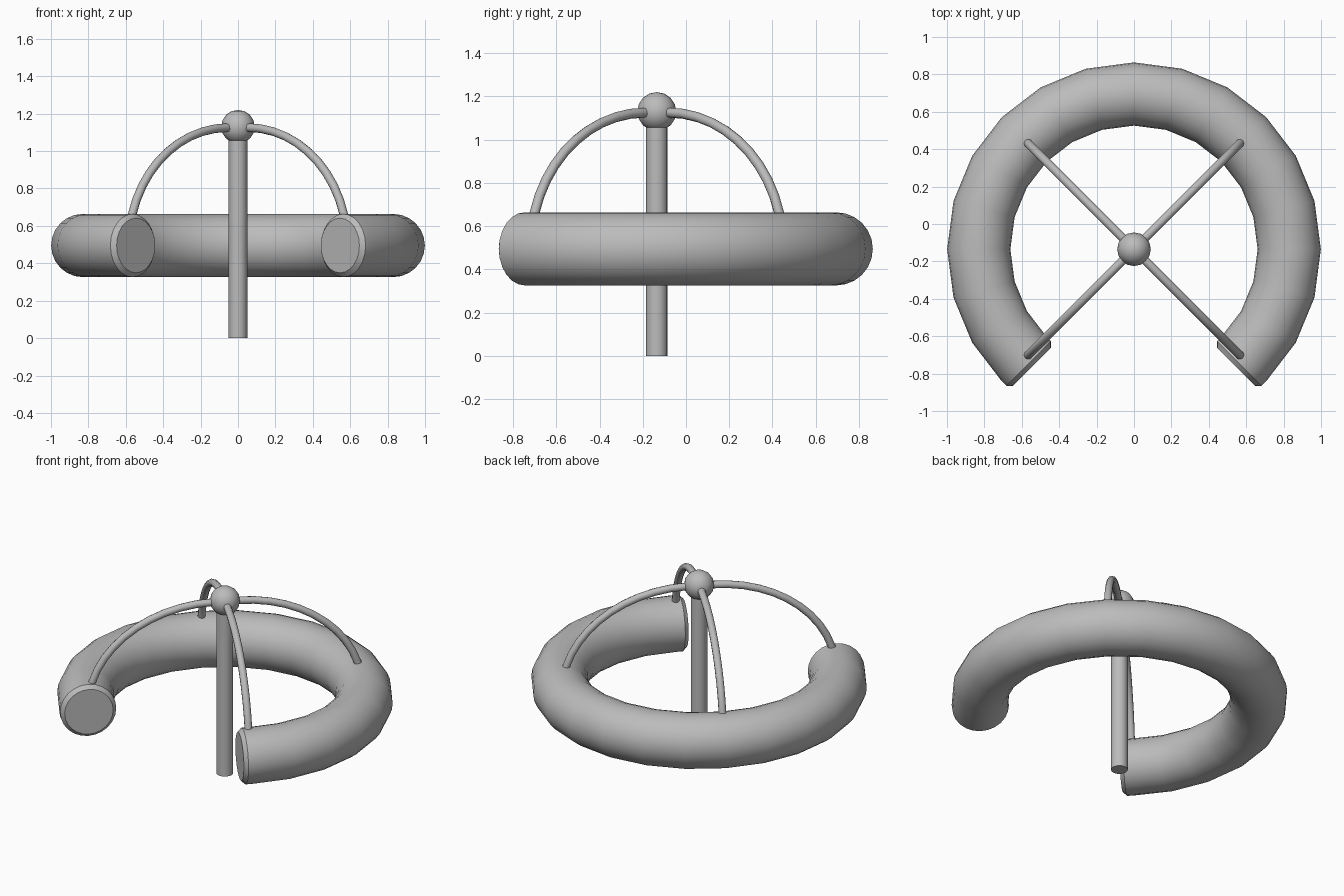
import bpy, bmesh
from math import sin, cos, pi, radians
from mathutils import Vector

cube = bpy.data.objects.get("Cube")
if cube:
    bpy.data.objects.remove(cube, do_unlink=True)

CENTRE_Y = -0.135
UP = Vector((0, 0, 1))

grey = bpy.data.materials.new("plain grey")
grey.use_nodes = True
grey.diffuse_color = (0.5, 0.5, 0.5, 1)
grey.node_tree.nodes["Principled BSDF"].inputs["Base Color"].default_value = grey.diffuse_color


def finish(obj):
    obj.data.materials.append(grey)
    bpy.ops.object.select_all(action="DESELECT")
    obj.select_set(True)
    bpy.context.view_layer.objects.active = obj
    bpy.ops.object.shade_smooth_by_angle(angle=radians(40))


def tube(name, stations, sides):
    """Skin circles given as (centre, first axis, second axis, radius)."""
    bm = bmesh.new()
    loops = []
    for c, a, b, r in stations:
        turns = [2 * pi * i / sides for i in range(sides)]
        loops.append([bm.verts.new(c + (a * cos(t) + b * sin(t)) * r) for t in turns])
    for lo, hi in zip(loops, loops[1:]):
        for i in range(sides):
            j = (i + 1) % sides
            bm.faces.new((lo[i], lo[j], hi[j], hi[i]))
    bm.faces.new(loops[0])
    bm.faces.new(loops[-1])
    bmesh.ops.recalc_face_normals(bm, faces=bm.faces)
    mesh = bpy.data.meshes.new(name)
    bm.to_mesh(mesh)
    bm.free()
    obj = bpy.data.objects.new(name, mesh)
    obj.location.y = CENTRE_Y
    bpy.context.collection.objects.link(obj)
    finish(obj)


# Open ring with short chamfered ends
RING_R, TUBE_R, RING_Z = 0.83, 0.169, 0.495


def ring_station(degrees, shift=0.0, radius=TUBE_R):
    t = radians(degrees)
    out = Vector((cos(t), sin(t), 0))
    along = Vector((-sin(t), cos(t), 0))
    return out * RING_R + along * shift + UP * RING_Z, out, UP, radius


START, END = -45, 225
ring = [ring_station(START, -0.058, 0.146), ring_station(START, -0.034)]
ring += [ring_station(d) for d in range(START, END + 1, 15)]
ring += [ring_station(END, 0.034), ring_station(END, 0.058, 0.146)]
tube("open_ring", ring, 24)

# Centre pole
X, Y = Vector((1, 0, 0)), Vector((0, 1, 0))
tube("centre_pole", [(UP * z, X, Y, 0.05) for z in (0, 1.12)], 16)

# Four arched arms from the ball down into the ring
STEPS = 12
for k, label in enumerate(("back_left", "back_right", "front_right", "front_left")):
    t = radians(45 + 90 * k)
    out = Vector((cos(t), sin(t), 0))
    side = UP.cross(out)
    arm = [(UP * 1.125, UP, side, 0.023)]
    for i in range(STEPS + 1):
        s = pi / 2 * (1 - i / STEPS)
        centre = out * (0.075 + 0.75 * cos(s)) + UP * (0.5 + 0.625 * sin(s))
        normal = (out * cos(s) / 0.75 + UP * sin(s) / 0.625).normalized()
        arm.append((centre, normal, side, 0.023))
    tube("arm_" + label, arm, 10)

# Ball on top of the pole
bpy.ops.mesh.primitive_uv_sphere_add(segments=16, ring_count=8, radius=0.09,
                                     location=(0, CENTRE_Y, 1.13))
ball = bpy.context.object
ball.name = "top_ball"
finish(ball)
